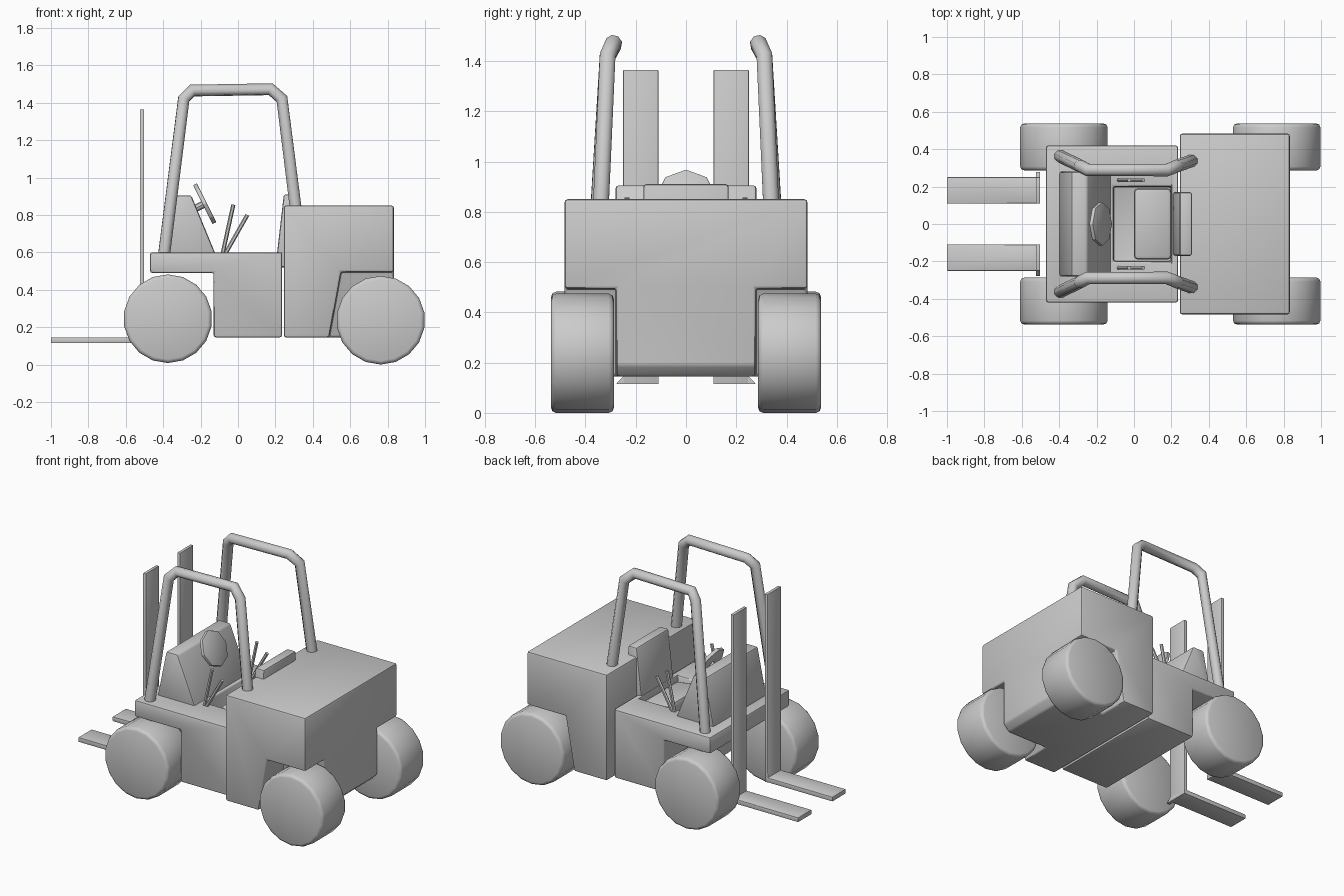
import bpy, bmesh
from mathutils import Vector

if "Cube" in bpy.data.objects:
    bpy.data.objects.remove(bpy.data.objects["Cube"])


def finish(ob, bevel=0.0, angle=35):
    bpy.ops.object.select_all(action='DESELECT')
    ob.select_set(True)
    bpy.context.view_layer.objects.active = ob
    if bevel:
        m = ob.modifiers.new("bevel", 'BEVEL')
        m.width, m.segments, m.limit_method = bevel, 2, 'ANGLE'
        bpy.ops.object.modifier_apply(modifier=m.name)
    bpy.ops.object.shade_smooth_by_angle(angle=angle * 3.14159 / 180)
    return ob


def prism(name, pts, y0, y1):
    """Extrude an x-z outline from y0 to y1."""
    bm = bmesh.new()
    f = bm.faces.new([bm.verts.new((x, y0, z)) for x, z in pts])
    r = bmesh.ops.extrude_face_region(bm, geom=[f])
    for v in r["geom"]:
        if isinstance(v, bmesh.types.BMVert):
            v.co.y = y1
    bmesh.ops.recalc_face_normals(bm, faces=bm.faces)
    me = bpy.data.meshes.new(name)
    bm.to_mesh(me)
    bm.free()
    ob = bpy.data.objects.new(name, me)
    bpy.context.collection.objects.link(ob)
    return ob


def rect(x0, x1, z0, z1):
    return [(x0, z0), (x1, z0), (x1, z1), (x0, z1)]


def cut(ob, cutter):
    m = ob.modifiers.new("cut", 'BOOLEAN')
    m.operation, m.solver, m.object = 'DIFFERENCE', 'EXACT', cutter
    bpy.context.view_layer.objects.active = ob
    bpy.ops.object.modifier_apply(modifier=m.name)
    bpy.data.objects.remove(cutter)


def rod(name, a, b, r, sides=8):
    a, b = Vector(a), Vector(b)
    bpy.ops.mesh.primitive_cylinder_add(vertices=sides, radius=r, depth=(b - a).length, location=(a + b) / 2)
    ob = bpy.context.object
    ob.name = name
    ob.rotation_euler = (b - a).to_track_quat('Z', 'Y').to_euler()
    return ob


def tube(name, pts, r):
    cu = bpy.data.curves.new(name, 'CURVE')
    cu.dimensions = '3D'
    cu.bevel_depth, cu.bevel_resolution, cu.use_fill_caps = r, 2, True
    sp = cu.splines.new('POLY')
    sp.points.add(len(pts) - 1)
    for p, co in zip(sp.points, pts):
        p.co = (*co, 1)
    ob = bpy.data.objects.new(name, cu)
    bpy.context.collection.objects.link(ob)
    bpy.ops.object.select_all(action='DESELECT')
    ob.select_set(True)
    bpy.context.view_layer.objects.active = ob
    bpy.ops.object.convert(target='MESH')
    return finish(bpy.context.object, angle=50)


# Rear counterweight body with wheel arches
rear = prism("rear_body", [(0.245, 0.145), (0.79, 0.145), (0.833, 0.19), (0.833, 0.85), (0.245, 0.85)], -0.483, 0.483)
arch = [(0.475, 0.10), (0.487, 0.145), (0.55, 0.495), (0.95, 0.495), (0.95, 0.10)]
for s in (1, -1):
    cut(rear, prism("arch_cutter", arch, s * 0.277, s * 0.6))
finish(rear, 0.012)

# Front body with fender deck and footwell
front = prism("front_body", [(-0.13, 0.145), (0.235, 0.145), (0.235, 0.60), (-0.47, 0.60),
                             (-0.47, 0.49), (-0.13, 0.49)], -0.42, 0.42)
cut(front, prism("footwell_cutter", rect(-0.11, 0.20, 0.24, 0.7), -0.2, 0.2))
finish(front, 0.012)

# Dashboard cowl
finish(prism("dashboard", [(-0.40, 0.59), (-0.12, 0.59), (-0.25, 0.905), (-0.335, 0.905)], -0.28, 0.28), 0.012)

# Seat
finish(prism("seat_base", rect(0.02, 0.19, 0.23, 0.50), -0.17, 0.17), 0.01)
finish(prism("seat_cushion", [(0.0, 0.50), (0.20, 0.48), (0.20, 0.57), (0.0, 0.595)], -0.19, 0.19), 0.02)
finish(prism("seat_back", [(0.20, 0.52), (0.30, 0.52), (0.31, 0.91), (0.245, 0.91)], -0.17, 0.17), 0.012)

# Steering wheel: thin octagonal disc on a short column
c, n = Vector((-0.178, 0, 0.86)), Vector((0.894, 0, 0.447))
finish(rod("steering_wheel", c - n * 0.011, c + n * 0.011, 0.117), 0.004)
finish(rod("steering_column", c - n * 0.12, c, 0.02))

for s, side in ((1, "left"), (-1, "right")):
    # Wheels
    for x, z, end in ((-0.375, 0.245, "front"), (0.763, 0.237, "rear")):
        w = rod(f"{end}_wheel_{side}", (x, s * 0.287, z), (x, s * 0.537, z), 0.237, 18)
        finish(w, 0.02, 50)
    # Roll bar
    tube(f"roll_bar_{side}", [(-0.395, s * 0.362, 0.59), (-0.29, s * 0.312, 1.42), (-0.245, s * 0.288, 1.465),
                              (0.175, s * 0.288, 1.472), (0.235, s * 0.312, 1.42), (0.308, s * 0.338, 0.84)], 0.034)
    # Control levers
    for i, (x0, x1, z1) in enumerate(((-0.085, -0.025, 0.855), (-0.075, 0.05, 0.80))):
        finish(rod(f"lever_{side}_{i}", (x0, s * 0.235, 0.58), (x1, s * 0.235, z1), 0.011, 6))
    # Fork: upright plus tine, with flared heel
    finish(prism(f"fork_{side}", [(-1.0, 0.115), (-0.503, 0.115), (-0.503, 1.365), (-0.524, 1.365),
                                  (-0.524, 0.145), (-1.0, 0.145)], s * 0.11, s * 0.25), 0.003)
    heel = prism(f"fork_heel_{side}", rect(-0.524, -0.503, 0.115, 0.145), s * 0.11, s * 0.25)
    for v in heel.data.vertices:
        if v.co.z < 0.13 and abs(v.co.y) > 0.2:
            v.co.y = s * 0.278
    finish(heel)
